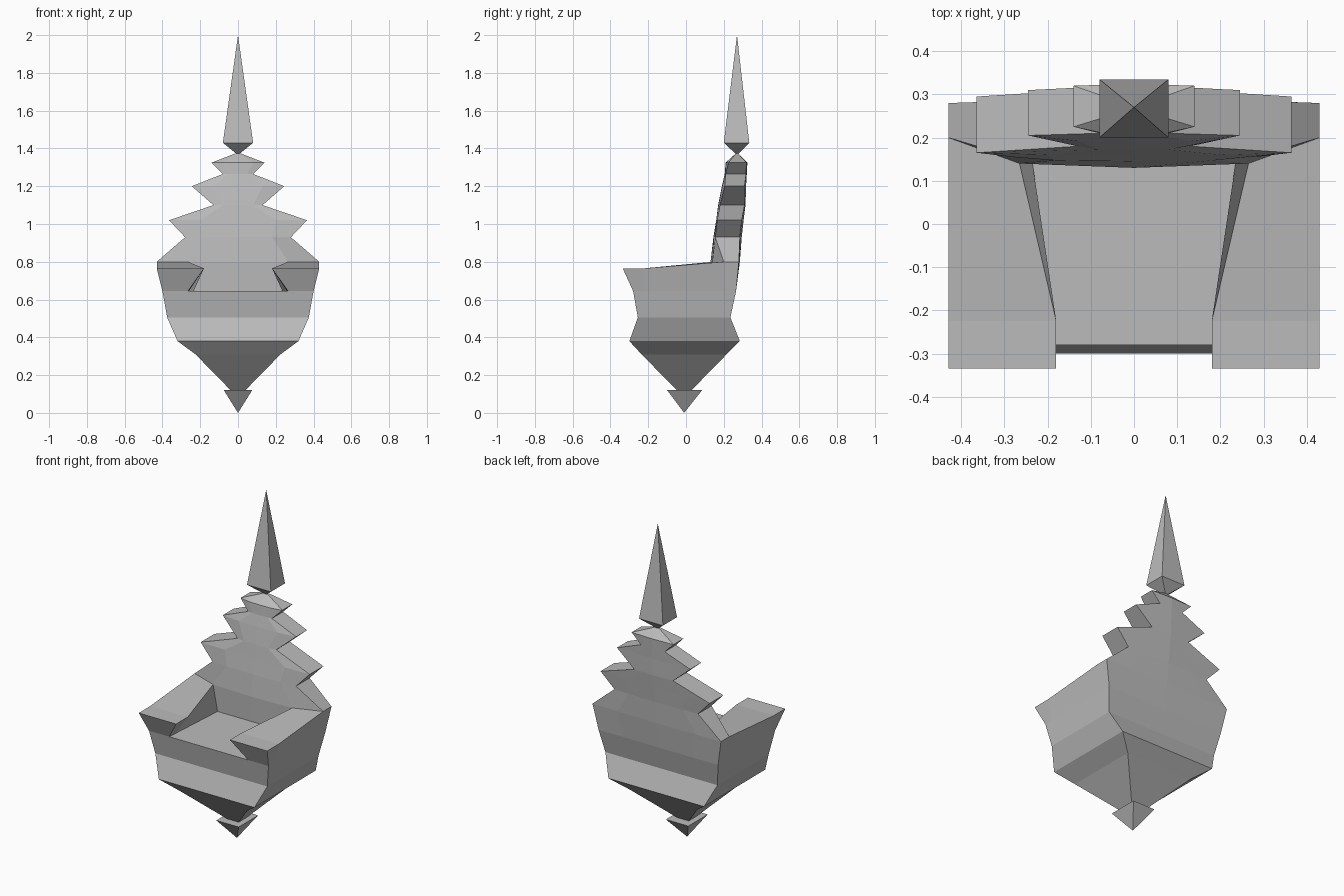
import bpy
import bmesh

cube = bpy.data.objects.get("Cube")
if cube:
    bpy.data.objects.remove(cube, do_unlink=True)

stone = bpy.data.materials.new("grey stone")
stone.use_nodes = True
grey = (0.5, 0.5, 0.5, 1)
stone.diffuse_color = grey
stone.node_tree.nodes["Principled BSDF"].inputs["Base Color"].default_value = grey


def loft(name, rings, mirror=False):
    """Skin a stack of rings with equal point counts and cap the ends."""
    bm = bmesh.new()
    loops = [[bm.verts.new(p) for p in ring] for ring in rings]
    for low, high in zip(loops, loops[1:]):
        for i in range(len(low)):
            j = (i + 1) % len(low)
            bm.faces.new((low[i], low[j], high[j], high[i]))
    bm.faces.new(loops[0][::-1])
    bm.faces.new(loops[-1])
    bmesh.ops.remove_doubles(bm, verts=bm.verts, dist=0.0005)
    bmesh.ops.recalc_face_normals(bm, faces=bm.faces)
    mesh = bpy.data.meshes.new(name)
    bm.to_mesh(mesh)
    bm.free()
    mesh.materials.append(stone)
    obj = bpy.data.objects.new(name, mesh)
    bpy.context.collection.objects.link(obj)
    if mirror:
        mod = obj.modifiers.new("Mirror", "MIRROR")
        mod.use_mirror_merge = False
    return obj


def rect(z, w, front, back):
    return [(-w, front, z), (w, front, z), (w, back, z), (-w, back, z)]


# Tip hanging under the seat
loft("bottom_tip", [rect(0, 0, -0.01, -0.01), rect(0.12, 0.075, -0.1, 0.085)])

# Faceted seat body
loft("seat_body", [
    rect(0.08, 0, -0.01, -0.01),
    rect(0.31, 0.225, -0.235, 0.215),
    rect(0.38, 0.32, -0.3, 0.285),
    rect(0.505, 0.375, -0.255, 0.235),
    rect(0.645, 0.4, -0.28, 0.265),
])

# Armrests, overhanging inward at the front
loft("armrests", [
    [(0.265, -0.28, 0.645), (0.4, -0.28, 0.645),
     (0.43, -0.335, 0.765), (0.18, -0.335, 0.765)],
    [(0.26, -0.225, 0.645), (0.4, -0.225, 0.645),
     (0.43, -0.225, 0.765), (0.18, -0.225, 0.765)],
    [(0.235, 0.14, 0.645), (0.4, 0.2, 0.645),
     (0.43, 0.2, 0.8), (0.265, 0.14, 0.8)],
], mirror=True)


# Tiered backrest, bowed across its width
def back_ring(z, w, m, front, front_mid, front_edge, back_edge, back):
    back_mid = back + (back_edge - back) * 0.6
    return [(-w, front_edge, z), (-m, front_mid, z), (0, front, z),
            (m, front_mid, z), (w, front_edge, z), (w, back_edge, z),
            (m, back_mid, z), (0, back, z), (-m, back_mid, z), (-w, back_edge, z)]


loft("backrest", [back_ring(*row) for row in (
    (0.645, 0.4, 0.235, 0.14, 0.14, 0.2, 0.265, 0.265),
    (0.8, 0.43, 0.265, 0.13, 0.14, 0.2, 0.28, 0.285),
    (0.93, 0.28, 0.18, 0.145, 0.147, 0.155, 0.285, 0.295),
    (1.02, 0.365, 0.2, 0.16, 0.16, 0.165, 0.295, 0.305),
    (1.1, 0.13, 0.08, 0.17, 0.172, 0.18, 0.31, 0.315),
    (1.2, 0.245, 0.13, 0.19, 0.192, 0.205, 0.31, 0.318),
    (1.265, 0.08, 0.05, 0.205, 0.207, 0.21, 0.318, 0.322),
    (1.325, 0.14, 0.08, 0.21, 0.212, 0.225, 0.32, 0.325),
    (1.375, 0.01, 0.005, 0.265, 0.265, 0.265, 0.275, 0.275),
)])

# Tall spire above the backrest
loft("spire", [
    rect(1.365, 0, 0.27, 0.27),
    rect(1.43, 0.08, 0.2, 0.335),
    rect(2, 0, 0.27, 0.27),
])
